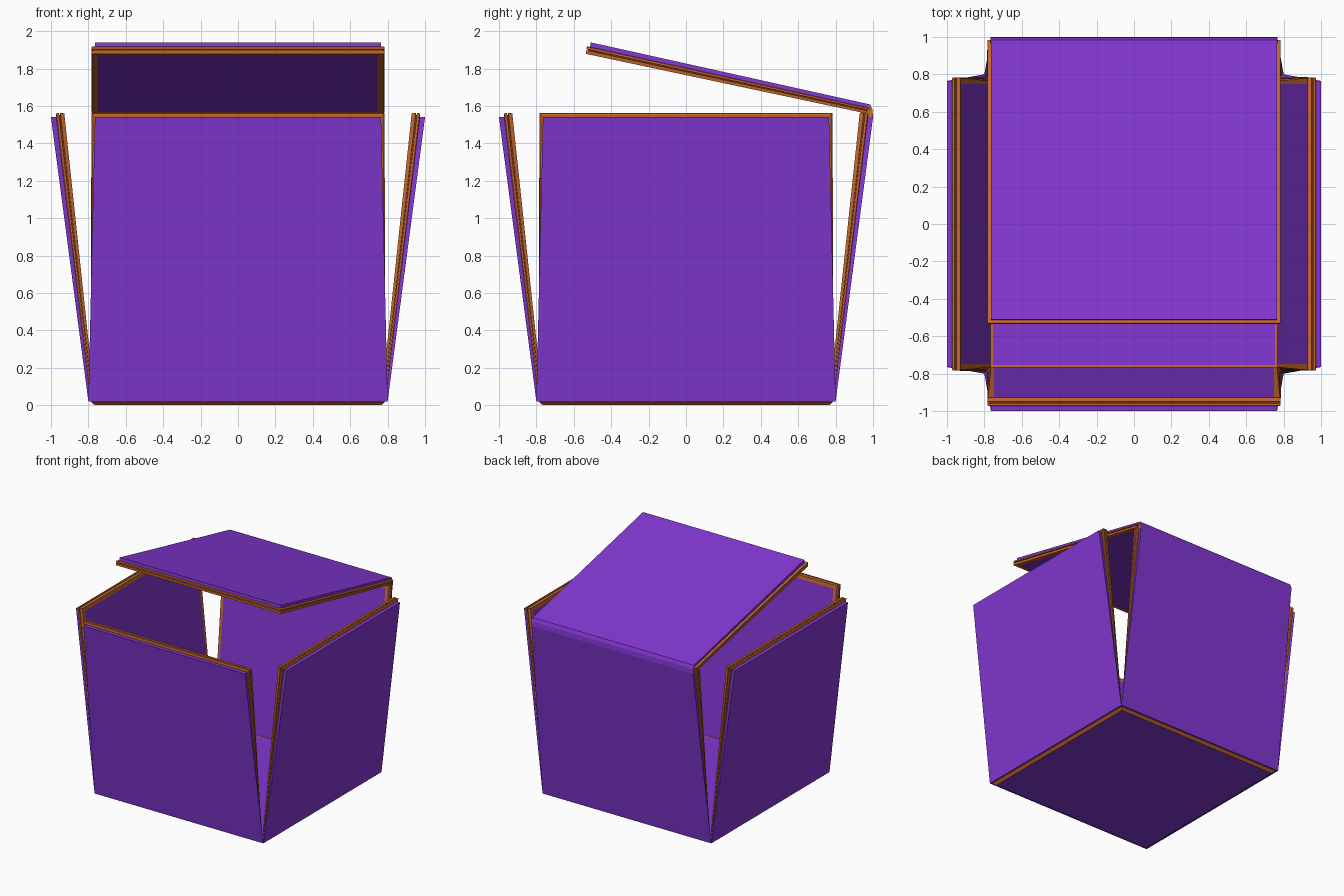
import bpy
import bmesh
from mathutils import Matrix, Vector
from math import radians

cube = bpy.data.objects.get("Cube")
if cube:
    bpy.data.objects.remove(cube, do_unlink=True)


def make_material(name, color):
    mat = bpy.data.materials.new(name)
    mat.use_nodes = True
    mat.diffuse_color = color
    mat.node_tree.nodes["Principled BSDF"].inputs["Base Color"].default_value = color
    return mat


MATERIALS = [make_material("purple", (0.225, 0.038, 0.65, 1)),
             make_material("orange", (0.58, 0.14, 0.027, 1))]
PURPLE, ORANGE = 0, 1


def finish(bm, name, angle=0):
    bmesh.ops.recalc_face_normals(bm, faces=bm.faces)
    bm.transform(Matrix.Rotation(radians(angle), 4, 'Z'))
    mesh = bpy.data.meshes.new(name)
    bm.to_mesh(mesh)
    bm.free()
    for mat in MATERIALS:
        mesh.materials.append(mat)
    obj = bpy.data.objects.new(name, mesh)
    bpy.context.collection.objects.link(obj)
    return obj


# Edge profile: depth through the panel, outward growth, colour of band
BOARD_EDGE = [(0, 0, PURPLE), (0.38, 0, PURPLE), (0.38, 0.01, ORANGE),
              (0.43, 0.019, ORANGE), (0.60, 0.019, ORANGE),
              (0.63, 0.009, ORANGE), (0.68, 0.009, ORANGE),
              (0.71, 0.019, ORANGE), (1, 0.016, ORANGE), (1, -0.016, ORANGE)]
FLOOR_EDGE = [(0, 0, PURPLE), (0.45, 0.022, ORANGE),
              (1, 0.022, ORANGE), (1, -0.01, ORANGE)]


def panel(name, outer, inner, widths, layers, base_grow, angle=0):
    """Layered board; outer and inner hold (y, z) at the base and far ends."""
    bm = bmesh.new()
    rings = []
    for t, grow, _ in layers:
        base, end = (Vector(o).lerp(Vector(i), t) for o, i in zip(outer, inner))
        along = (end - base).normalized()
        base_g = min(grow, grow * base_grow)
        base -= along * base_g
        end += along * grow
        wb = widths[0] + (widths[2] - widths[0]) * t + base_g
        we = widths[1] + grow
        rings.append([bm.verts.new(co) for co in (
            (-wb, *base), (wb, *base), (we, *end), (-we, *end))])
    for k in range(1, len(rings)):
        for i in range(4):
            j = (i + 1) % 4
            face = bm.faces.new((rings[k - 1][i], rings[k - 1][j],
                                 rings[k][j], rings[k][i]))
            face.material_index = layers[k][2]
    bm.faces.new(rings[0])
    bm.faces.new(rings[-1])
    return finish(bm, name, angle)


# Four walls leaning outward from the floor
for wall, angle in (("back_wall", 0), ("left_wall", -90),
                    ("front_wall", 180), ("right_wall", 90)):
    panel(wall, [(0.80, 0.02), (1.0, 1.54)], [(0.765, 0.02), (0.927, 1.545)],
          (0.80, 0.765, 0.765), BOARD_EDGE, 0, angle)

# Square floor with a bevelled rim
panel("floor", [(-0.765, 0), (0.765, 0)], [(-0.765, 0.04), (0.765, 0.04)],
      (0.765, 0.765, 0.765), FLOOR_EDGE, 1)

# Half-open lid rising toward the front
panel("lid", [(0.985, 1.608), (-0.51, 1.94)], [(0.94, 1.565), (-0.518, 1.875)],
      (0.765, 0.765, 0.765), BOARD_EDGE, 1)

# Folded hinge between the back wall and the lid
bm = bmesh.new()
fold = [(0.93, 1.54), (1.0, 1.54), (0.997, 1.58), (0.985, 1.608), (0.935, 1.57)]
ends = [[bm.verts.new((x, *p)) for p in fold] for x in (-0.768, 0.768)]
for end in ends:
    bm.faces.new(end).material_index = ORANGE
for i in range(len(fold)):
    j = (i + 1) % len(fold)
    face = bm.faces.new((ends[0][i], ends[0][j], ends[1][j], ends[1][i]))
    face.material_index = PURPLE if i in (1, 2) else ORANGE
finish(bm, "lid_hinge")
